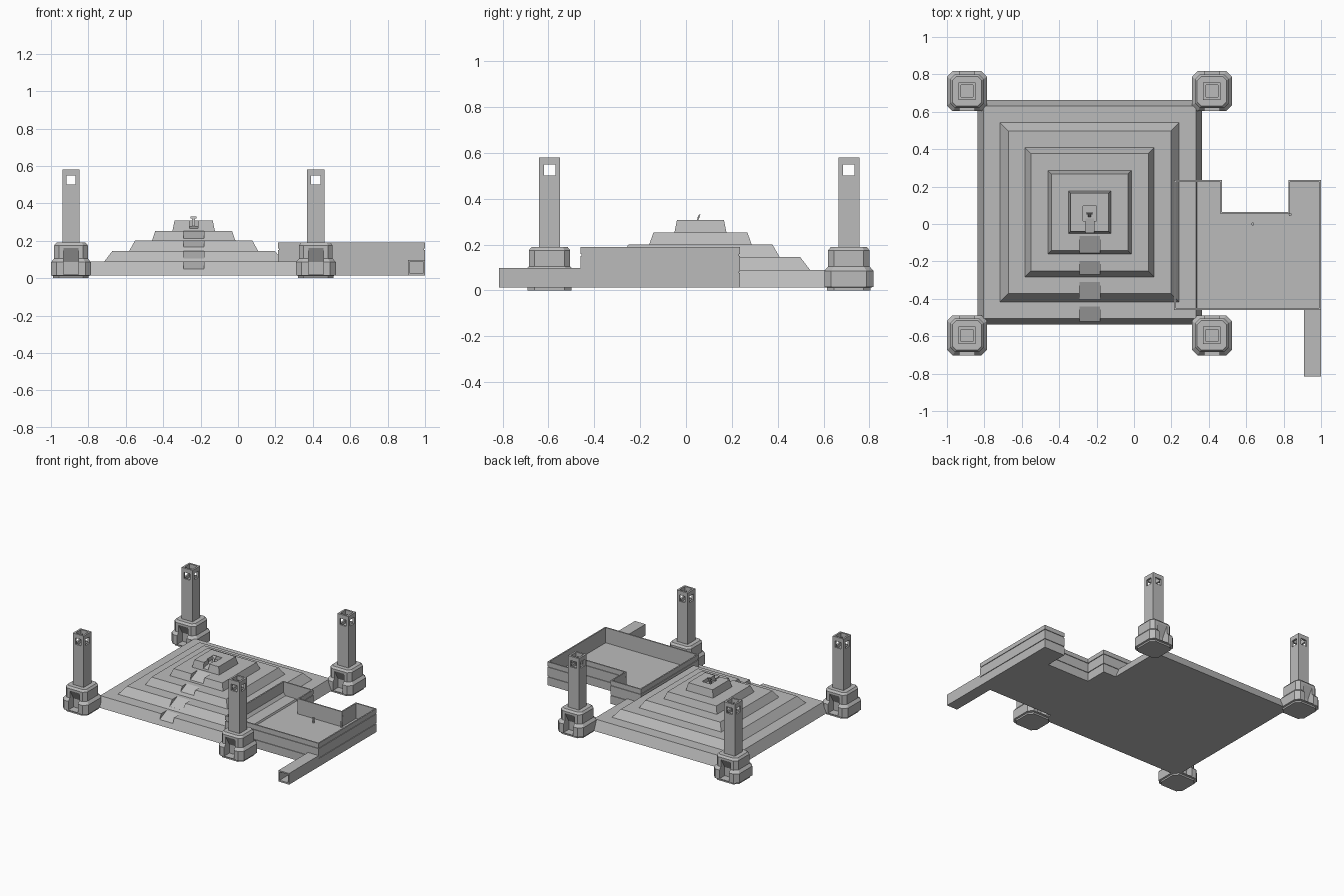
import bpy, bmesh, math

if "Cube" in bpy.data.objects:
    bpy.data.objects.remove(bpy.data.objects["Cube"])

stone = bpy.data.materials.new("grey stone")
stone.diffuse_color = (0.5, 0.5, 0.5, 1)
stone.use_nodes = True
stone.node_tree.nodes["Principled BSDF"].inputs["Base Color"].default_value = stone.diffuse_color
CX, CY = -0.237, 0.063          # pyramid centre


def loft(name, rings):
    """Closed solid through rings of equal point count."""
    bm = bmesh.new()
    vr = [[bm.verts.new(p) for p in r] for r in rings]
    n = len(vr[0])
    for a, b in zip(vr, vr[1:]):
        for i in range(n):
            j = (i + 1) % n
            bm.faces.new((a[i], a[j], b[j], b[i]))
    bm.faces.new(vr[0][::-1])
    bm.faces.new(vr[-1])
    bmesh.ops.recalc_face_normals(bm, faces=bm.faces)
    me = bpy.data.meshes.new(name)
    bm.to_mesh(me)
    bm.free()
    me.materials.append(stone)
    ob = bpy.data.objects.new(name, me)
    bpy.context.collection.objects.link(ob)
    return ob


def extrude_z(name, outline, z0, z1):
    return loft(name, [[(x, y, z) for x, y in outline] for z in (z0, z1)])


def extrude_x(name, profile, x0, x1):
    return loft(name, [[(x, y, z) for y, z in profile] for x in (x0, x1)])


def box(name, x0, x1, y0, y1, z0, z1):
    return extrude_z(name, [(x0, y0), (x1, y0), (x1, y1), (x0, y1)], z0, z1)


def octagon(cx, cy, h, c, z):
    k = h - c
    pts = [(-k, -h), (k, -h), (h, -k), (h, k), (k, h), (-k, h), (-h, k), (-h, -k)]
    return [(cx + x, cy + y, z) for x, y in pts]


def square(h, z):
    return [(CX + sx * h, CY + sy * h, z) for sx, sy in ((-1, -1), (1, -1), (1, 1), (-1, 1))]


def cut(ob, cutters):
    """Subtract the cutters, bake the result and remove them."""
    for c in cutters:
        m = ob.modifiers.new("cut", 'BOOLEAN')
        m.operation, m.solver, m.object = 'DIFFERENCE', 'EXACT', c
    bpy.context.view_layer.update()
    dg = bpy.context.evaluated_depsgraph_get()
    me = bpy.data.meshes.new_from_object(ob.evaluated_get(dg))
    ob.modifiers.clear()
    ob.data = me
    for c in cutters:
        bpy.data.objects.remove(c)


# Stepped pyramid: (name, bottom half, top half, z0, z1, ramp top y, ramp end y)
tiers = [
    ("platform", 0.60, 0.568, 0.013, 0.088, -0.44, -0.525),
    ("tier_1", 0.485, 0.435, 0.08, 0.145, -0.31, -0.402),
    ("tier_2", 0.348, 0.314, 0.14, 0.20, -0.197, -0.283),
    ("tier_3", 0.225, 0.205, 0.195, 0.252, -0.065, -0.155),
]
for name, h0, h1, z0, z1, ya, yb in tiers:
    tier = loft(name, [square(h0, z0), square(h1, z1)])
    prof = [(ya, z1 + 0.03), (ya, z1), (yb, z1 - 0.04), (yb - 0.06, z1 - 0.04), (yb - 0.06, z1 + 0.03)]
    cut(tier, [extrude_x("ramp_cutter", prof, CX - 0.055, CX + 0.055)])

# Top shrine with a sunken chamber, entrance ramp and leaning seat back
shrine = loft("top_shrine", [square(0.115, 0.245), square(0.102, 0.308)])
entry = [(0.03, 0.35), (0.03, 0.28), (-0.09, 0.258), (-0.09, 0.35)]
cut(shrine, [box("pit_cutter", CX - 0.036, CX + 0.036, 0.015, 0.095, 0.28, 0.35),
             extrude_x("entry_cutter", entry, CX - 0.022, CX + 0.022)])
extrude_x("seat_back", [(0.035, 0.275), (0.042, 0.275), (0.063, 0.33), (0.056, 0.33)],
          CX - 0.008, CX + 0.008)
extrude_x("seat_top", [(0.05, 0.318), (0.058, 0.318), (0.063, 0.33), (0.056, 0.33)],
          CX - 0.016, CX + 0.016)

# Four corner towers
base_profile = [(0.095, 0.03, 0), (0.095, 0.03, 0.012), (0.107, 0.03, 0.015), (0.107, 0.03, 0.085),
                (0.09, 0.025, 0.105), (0.09, 0.025, 0.175), (0.078, 0.02, 0.19)]
for tx in (-0.893, 0.416):
    for ty in (-0.595, 0.71):
        base = loft("tower_base", [octagon(tx, ty, h, c, z) for h, c, z in base_profile])
        doors = []
        for s in (-1, 1):
            prof = [(ty + s * 0.13, 0.02), (ty + s * 0.045, 0.02),
                    (ty + s * 0.045, 0.085), (ty + s * 0.09, 0.16), (ty + s * 0.13, 0.16)]
            doors.append(extrude_x("door_cutter", prof, tx - 0.04, tx + 0.04))
        cut(base, doors)
        pillar = box("tower_pillar", tx - 0.046, tx + 0.046, ty - 0.046, ty + 0.046, 0.18, 0.58)
        cut(pillar, [
            box("hollow_cutter", tx - 0.032, tx + 0.032, ty - 0.032, ty + 0.032, 0.48, 0.62),
            box("window_cutter_x", tx - 0.1, tx + 0.1, ty - 0.025, ty + 0.025, 0.5, 0.548),
            box("window_cutter_y", tx - 0.025, tx + 0.025, ty - 0.1, ty + 0.1, 0.5, 0.548)])

# Walled court with a notch in its back side
court = [(0.215, -0.46), (1, -0.46), (1, 0.235), (0.825, 0.235),
         (0.825, 0.065), (0.47, 0.065), (0.47, 0.235), (0.215, 0.235)]
extrude_z("court_floor", court, 0.013, 0.075)
T = 0.01
bands = [(0.075, 0.083, 0.005), (0.083, 0.15, 0), (0.15, 0.158, 0.005), (0.158, 0.19, 0)]
for i, (ax, ay) in enumerate(court):
    bx, by = court[(i + 1) % len(court)]
    length = math.hypot(bx - ax, by - ay)
    dx, dy = (bx - ax) / length, (by - ay) / length
    for z0, z1, o in bands:
        e = T if i == 4 else -o          # notch wall reaches round its inner corners
        px, py = ax - dx * e - dy * o, ay - dy * e + dx * o
        qx, qy = bx + dx * e - dy * T, by + dy * e + dx * T
        box("court_wall", min(px, qx), max(px, qx), min(py, qy), max(py, qy), z0, z1)

# Small posts in the court
for px, py in ((0.635, 0.0), (0.835, 0.05)):
    extrude_z("court_post", [(px + 0.008 * math.cos(a * math.pi / 4), py + 0.008 * math.sin(a * math.pi / 4))
                             for a in range(8)], 0.07, 0.115)

# Hollow entrance passage on the court's front
box("passage_floor", 0.91, 1.0, -0.815, -0.455, 0.013, 0.025)
box("passage_roof", 0.91, 1.0, -0.815, -0.455, 0.088, 0.098)
box("passage_wall_left", 0.91, 0.92, -0.815, -0.455, 0.02, 0.092)
box("passage_wall_right", 0.99, 1.0, -0.815, -0.455, 0.02, 0.092)
